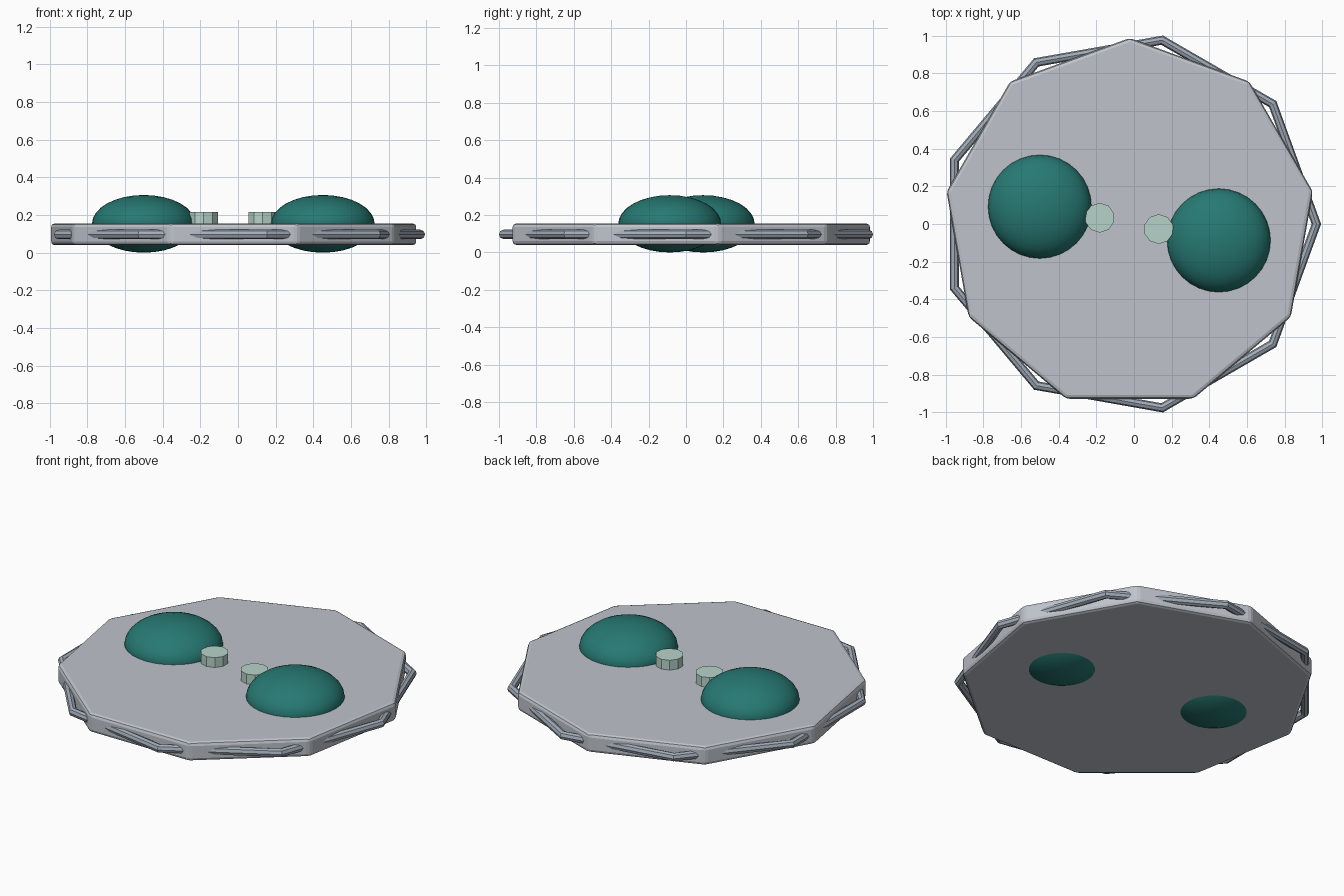
import bpy, math

if "Cube" in bpy.data.objects:
    bpy.data.objects.remove(bpy.data.objects["Cube"])

CX = -0.0227  # shared centre of plate and rim


def material(name, color):
    m = bpy.data.materials.new(name)
    m.diffuse_color = (*color, 1)
    m.use_nodes = True
    m.node_tree.nodes["Principled BSDF"].inputs["Base Color"].default_value = m.diffuse_color
    return m


def finish(name, mat=None, smooth=None):
    ob = bpy.context.object
    ob.name = name
    if mat:
        ob.data.materials.append(mat)
    if smooth:
        bpy.ops.object.shade_smooth_by_angle(angle=math.radians(smooth))
    return ob


teal = material("teal", (0.02, 0.19, 0.17))
pale = material("pale_green", (0.47, 0.65, 0.59))
plate_grey = material("plate_grey", (0.52, 0.55, 0.6))
rim_grey = material("rim_grey", (0.36, 0.41, 0.48))

# Nine-sided plate with softened edges
bpy.ops.mesh.primitive_cylinder_add(vertices=9, radius=0.987, depth=0.115,
                                    location=(CX, 0, 0.0975))
plate = finish("plate", plate_grey)
bevel = plate.modifiers.new("bevel", 'BEVEL')
bevel.width = 0.02
bevel.segments = 2
bevel.limit_method = 'ANGLE'

# Thin nine-sided rim ring, rotated half a step against the plate
bpy.ops.mesh.primitive_torus_add(major_segments=9, minor_segments=8,
                                 major_radius=0.9904, minor_radius=0.025,
                                 location=(CX, 0, 0.0965))
finish("rim_ring", rim_grey)

# Flattened domes passing through the plate
for side, x, y in (("left", -0.5, 0.092), ("right", 0.45, -0.087)):
    bpy.ops.mesh.primitive_uv_sphere_add(segments=32, ring_count=16, radius=1,
                                         location=(x, y, 0.153))
    bpy.context.object.scale = (0.275, 0.275, 0.153)
    bpy.ops.object.transform_apply(location=False, rotation=False, scale=True)
    finish(side + "_dome", teal, 40)

# Small round studs beside the domes
for side, x, y in (("left", -0.182, 0.033), ("right", 0.131, -0.027)):
    bpy.ops.mesh.primitive_cylinder_add(vertices=10, radius=0.079, depth=0.07,
                                        location=(x, y, 0.18))
    finish(side + "_stud", pale)
